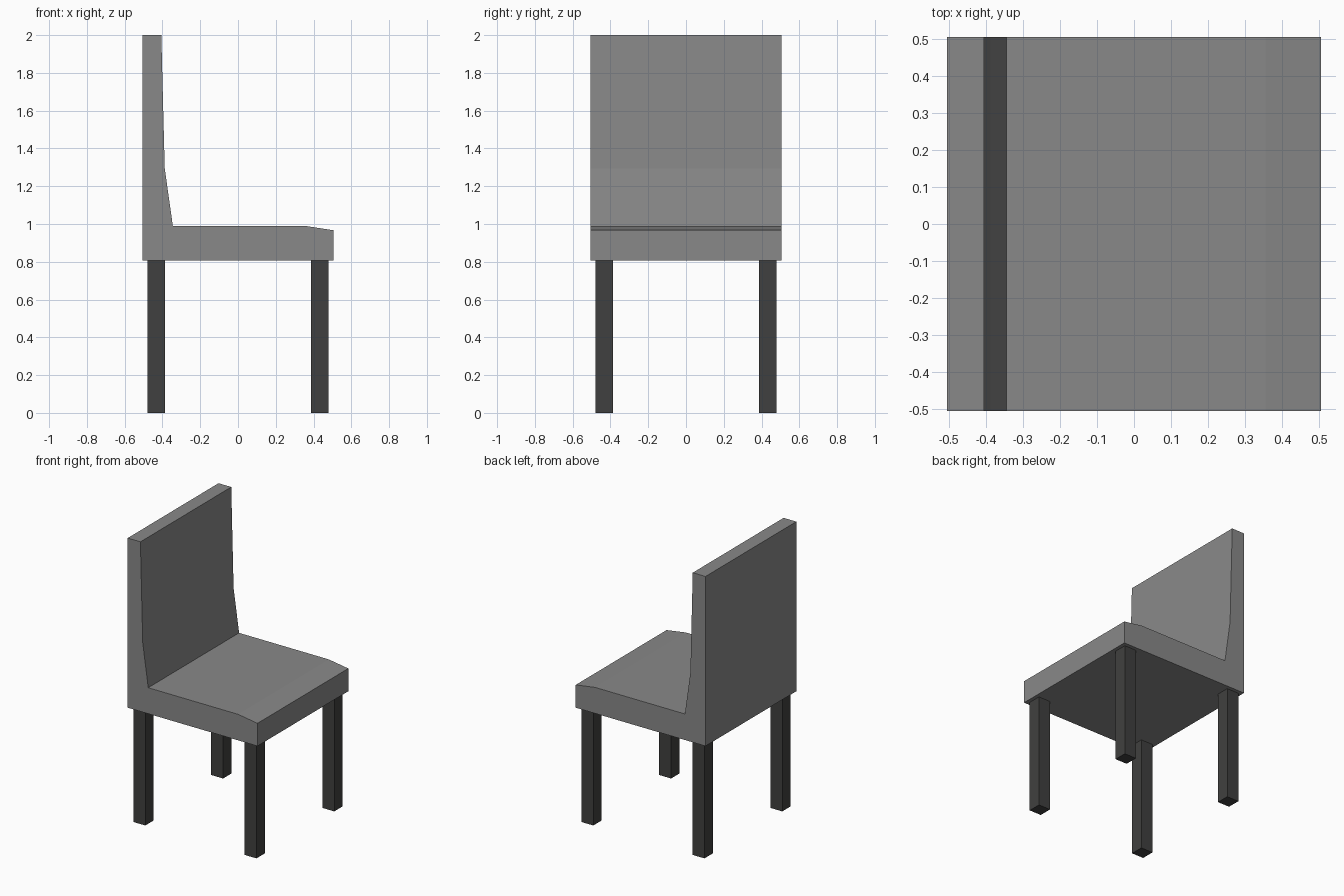
import bpy
import bmesh

if "Cube" in bpy.data.objects:
    bpy.data.objects.remove(bpy.data.objects["Cube"])


def make_material(name, r, g, b):
    mat = bpy.data.materials.new(name)
    mat.diffuse_color = (r, g, b, 1)
    mat.use_nodes = True
    mat.node_tree.nodes["Principled BSDF"].inputs["Base Color"].default_value = mat.diffuse_color
    return mat


fabric = make_material("grey_fabric", 0.25, 0.25, 0.25)
dark = make_material("dark_wood", 0.051, 0.051, 0.05)


def finish(name, bm, material):
    bmesh.ops.recalc_face_normals(bm, faces=bm.faces)
    mesh = bpy.data.meshes.new(name)
    bm.to_mesh(mesh)
    bm.free()
    mesh.materials.append(material)
    obj = bpy.data.objects.new(name, mesh)
    bpy.context.collection.objects.link(obj)


def box(name, lo, hi, material):
    bm = bmesh.new()
    bmesh.ops.create_cube(bm, size=1)
    for v in bm.verts:
        v.co = [(a + b) / 2 + c * (b - a) for a, b, c in zip(lo, hi, v.co)]
    finish(name, bm, material)


# Upholstered seat and backrest: one side profile extruded across the width
HALF, BOTTOM = 0.505, 0.807
profile = [(-HALF, BOTTOM), (HALF, BOTTOM), (HALF, 0.967), (0.355, 0.99),
           (-0.345, 0.99), (-0.388, 1.295), (-0.406, 2.0), (-HALF, 2.0)]
bm = bmesh.new()
side = bm.faces.new([bm.verts.new((x, -HALF, z)) for x, z in profile])
new = bmesh.ops.extrude_face_region(bm, geom=[side])["geom"]
bmesh.ops.translate(bm, vec=(0, 2 * HALF, 0),
                    verts=[g for g in new if isinstance(g, bmesh.types.BMVert)])
# The extrusion leaves the starting side in place only if it is still valid
bmesh.ops.holes_fill(bm, edges=[e for e in bm.edges if e.is_boundary], sides=0)
finish("seat_and_backrest", bm, fabric)

# Four square legs
INNER, OUTER = 0.386, 0.479
for sx, x_name in ((-1, "back"), (1, "front")):
    for sy, y_name in ((-1, "right"), (1, "left")):
        xs = sorted((sx * INNER, sx * OUTER))
        ys = sorted((sy * INNER, sy * OUTER))
        box(f"{x_name}_{y_name}_leg", (xs[0], ys[0], 0), (xs[1], ys[1], BOTTOM), dark)
